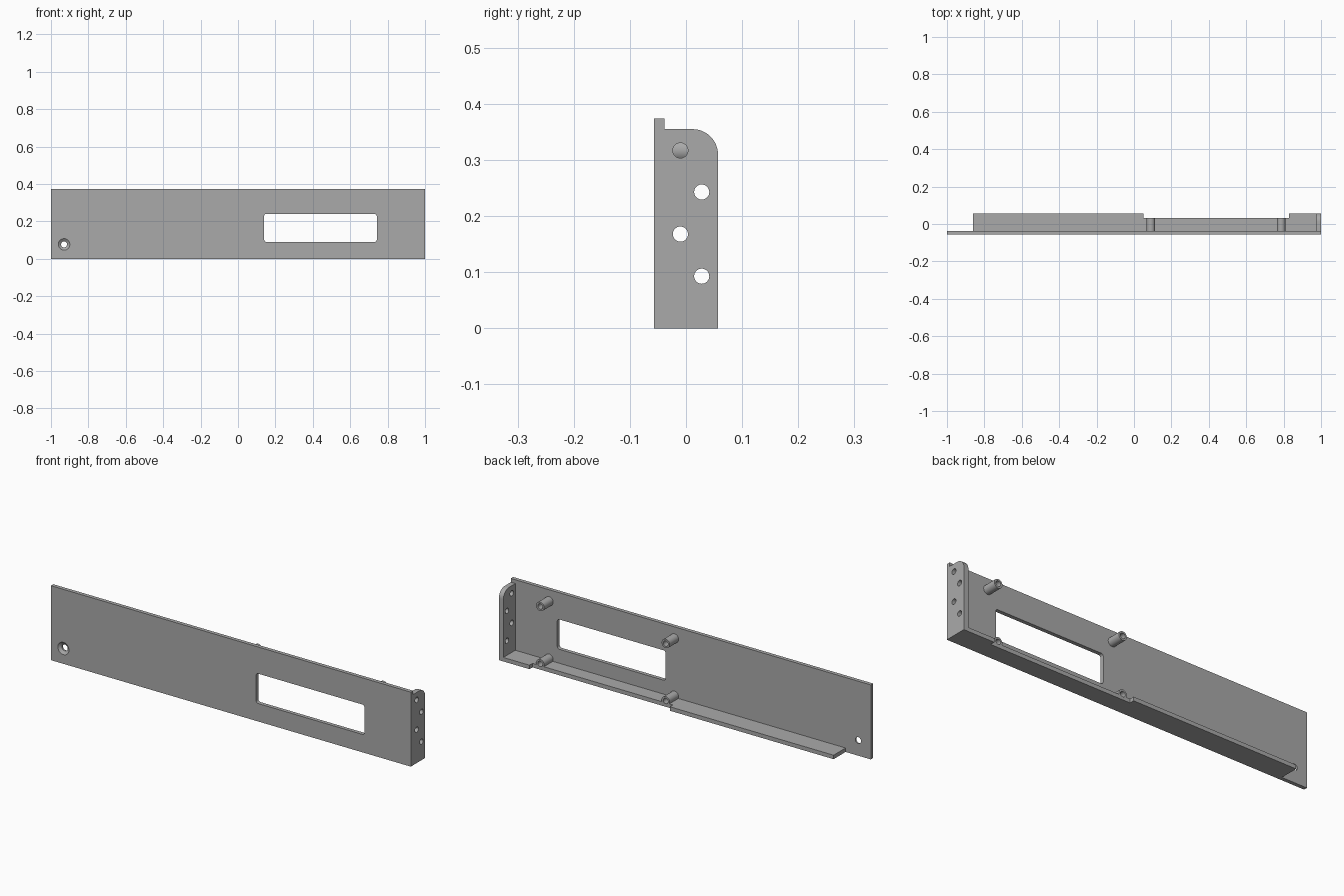
import bpy, bmesh
from math import sin, cos, pi
from mathutils import Vector

cube = bpy.data.objects.get("Cube")
if cube:
    bpy.data.objects.remove(cube, do_unlink=True)

grey = bpy.data.materials.new("plain grey")
grey.use_nodes = True
grey.diffuse_color = (0.4, 0.4, 0.4, 1)
grey.node_tree.nodes["Principled BSDF"].inputs["Base Color"].default_value = (0.4, 0.4, 0.4, 1)

FRONT, INNER, BACK, SHELF = -0.057, -0.038, 0.057, 0.033
WALL = 0.02
BORE = 0.0135


def finish(name, bm):
    bmesh.ops.recalc_face_normals(bm, faces=bm.faces)
    mesh = bpy.data.meshes.new(name)
    bm.to_mesh(mesh)
    bm.free()
    mesh.materials.append(grey)
    ob = bpy.data.objects.new(name, mesh)
    bpy.context.collection.objects.link(ob)
    return ob


def prism(name, outline, depth):
    """Extrude a closed 3D outline along a vector."""
    bm = bmesh.new()
    face = bm.faces.new([bm.verts.new(p) for p in outline])
    out = bmesh.ops.extrude_face_region(bm, geom=[face], use_keep_orig=True)
    bmesh.ops.translate(bm, vec=depth,
                        verts=[v for v in out["geom"] if isinstance(v, bmesh.types.BMVert)])
    return finish(name, bm)


def arc(cx, cy, r, start, end, steps):
    return [(cx + r * cos(start + (end - start) * i / steps),
             cy + r * sin(start + (end - start) * i / steps)) for i in range(steps + 1)]


def circle(cx, cy, r):
    return arc(cx, cy, r, 0, 2 * pi, 32)[:-1]


def lathe(name, x, z, profile, closed_ring=False):
    """Stack circles of (radius, y) along y; close as a ring or cap both ends."""
    bm = bmesh.new()
    rings = [[bm.verts.new((a, y, b)) for a, b in circle(x, z, r)] for r, y in profile]
    pairs = list(zip(rings, rings[1:]))
    if closed_ring:
        pairs.append((rings[-1], rings[0]))
    else:
        bm.faces.new(rings[0])
        bm.faces.new(rings[-1])
    for a, b in pairs:
        for i in range(32):
            j = (i + 1) % 32
            bm.faces.new((a[i], a[j], b[j], b[i]))
    return finish(name, bm)


def cut(target, cutters):
    for cutter in cutters:
        mod = target.modifiers.new("cut", "BOOLEAN")
        mod.operation, mod.solver, mod.object = "DIFFERENCE", "EXACT", cutter
        bpy.context.view_layer.objects.active = target
        bpy.ops.object.modifier_apply(modifier=mod.name)
        bpy.data.objects.remove(cutter, do_unlink=True)


# Front plate with rounded window and countersunk screw hole
plate = prism("front_plate", [(-1, FRONT, 0), (1, FRONT, 0), (1, FRONT, 0.374), (-1, FRONT, 0.374)],
              Vector((0, INNER - FRONT, 0)))
r = 0.012
window = []
for k, (x, z) in enumerate([(0.742 - r, 0.24 - r), (0.14 + r, 0.24 - r),
                            (0.14 + r, 0.09 + r), (0.742 - r, 0.09 + r)]):
    window += arc(x, z, r, k * pi / 2, (k + 1) * pi / 2, 6)
window_cutter = prism("window_cutter", [(x, -0.1, z) for x, z in window], Vector((0, 0.1, 0)))
screw_cutter = lathe("screw_cutter", -0.93, 0.077,
                     [(0.031, -0.07), (0.031, FRONT), (0.016, -0.046), (0.016, 0)])
cut(plate, [window_cutter, screw_cutter])

# Side flange with rounded upper corner and staggered holes
r = 0.045
side = [(INNER, 0), (BACK, 0)] + arc(BACK - r, 0.355 - r, r, 0, pi / 2, 12) + [(INNER, 0.355)]
flange = prism("side_flange", [(1, y, z) for y, z in side], Vector((-0.025, 0, 0)))
holes = [(-0.01, 0.317), (0.028, 0.243), (-0.01, 0.168), (0.028, 0.093)]
cut(flange, [prism("hole_cutter", [(0.9, y, z) for y, z in circle(cy, cz, BORE)],
                   Vector((0.2, 0, 0))) for cy, cz in holes])

# Bottom flange, stepped back between the standoffs
steps = [(-0.86, INNER), (0.975, INNER), (0.975, BACK), (0.83, BACK),
         (0.83, SHELF), (0.05, SHELF), (0.05, BACK), (-0.86, BACK)]
bottom = prism("bottom_flange", [(x, y, 0) for x, y in steps], Vector((0, 0, WALL)))
posts = [(x, z) for x in (0.09, 0.787) for z in (0.029, 0.317)]
cut(bottom, [lathe("bore_cutter", x, z, [(BORE, INNER - 0.01), (BORE, 0.1)])
             for x, z in posts if z < 0.1])

# Tubular standoffs on the back of the plate
tubes = [lathe("standoff", x, z, [(0.0225, INNER), (0.0225, SHELF), (BORE, SHELF), (BORE, INNER)], True)
         for x, z in posts]

# Smooth round walls, keep crisp edges
bpy.ops.object.select_all(action="DESELECT")
for ob in [plate, flange, bottom] + tubes:
    ob.select_set(True)
bpy.context.view_layer.objects.active = plate
bpy.ops.object.shade_smooth_by_angle(angle=0.5)
